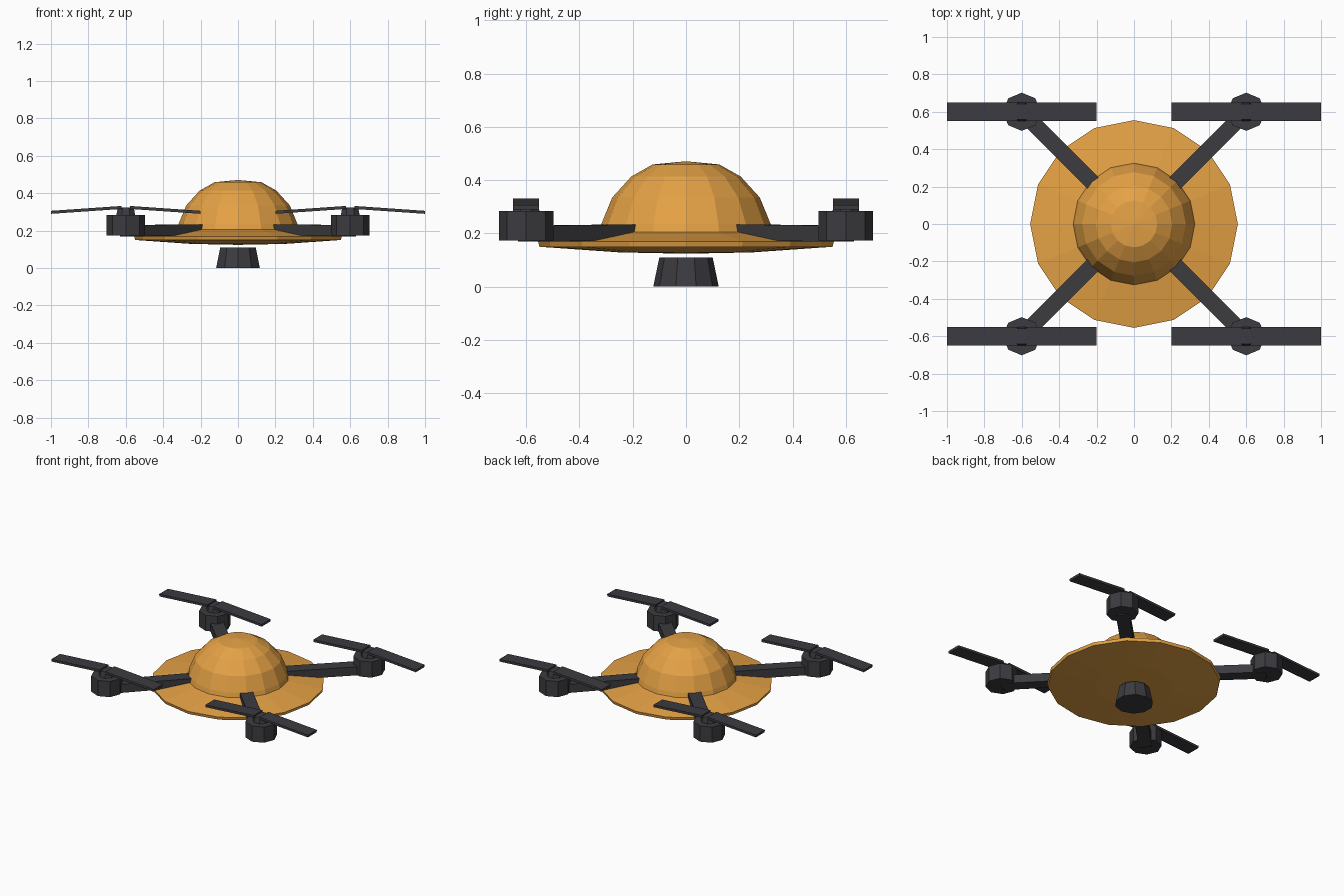
import bpy, bmesh
from math import cos, sin, pi, atan2, hypot
from mathutils import Matrix, Vector

if "Cube" in bpy.data.objects:
    bpy.data.objects.remove(bpy.data.objects["Cube"])


def material(name, color):
    m = bpy.data.materials.new(name)
    m.diffuse_color = color
    m.use_nodes = True
    m.node_tree.nodes["Principled BSDF"].inputs["Base Color"].default_value = m.diffuse_color
    return m


ORANGE = material("orange_shell", (0.78, 0.36, 0.06, 1))
DARK = material("dark_plastic", (0.045, 0.045, 0.052, 1))


def add_object(name, bm, mat):
    bmesh.ops.recalc_face_normals(bm, faces=bm.faces[:])
    mesh = bpy.data.meshes.new(name)
    bm.to_mesh(mesh)
    bm.free()
    mesh.materials.append(mat)
    ob = bpy.data.objects.new(name, mesh)
    bpy.context.collection.objects.link(ob)
    return ob


def lathe(name, profile, sides, mat, center=(0, 0), start=0.0):
    """Revolve (radius, z) points around z; a zero radius is a pole."""
    bm = bmesh.new()
    cx, cy = center
    rings = []
    for r, z in profile:
        if r == 0:
            rings.append([bm.verts.new((cx, cy, z))])
        else:
            rings.append([bm.verts.new((cx + r * cos(start + 2 * pi * i / sides),
                                        cy + r * sin(start + 2 * pi * i / sides), z))
                          for i in range(sides)])
    for a, b in zip(rings, rings[1:]):
        for i in range(sides):
            j = (i + 1) % sides
            if len(a) == 1:
                bm.faces.new((a[0], b[i], b[j]))
            elif len(b) == 1:
                bm.faces.new((a[i], a[j], b[0]))
            else:
                bm.faces.new((a[i], a[j], b[j], b[i]))
    return add_object(name, bm, mat)


def beam(name, p, q, width, height, mat):
    """Box running from p to q, width horizontal."""
    p, q = Vector(p), Vector(q)
    d = q - p
    bm = bmesh.new()
    bmesh.ops.create_cube(bm, size=1)
    m = (Matrix.Translation((p + q) / 2)
         @ Matrix.Rotation(atan2(d.y, d.x), 4, 'Z')
         @ Matrix.Rotation(-atan2(d.z, hypot(d.x, d.y)), 4, 'Y')
         @ Matrix.Diagonal((d.length, width, height, 1)))
    bmesh.ops.transform(bm, matrix=m, verts=bm.verts[:])
    return add_object(name, bm, mat)


# Saucer-shaped body with raised dome
lathe("saucer", [(0, 0.124), (0.25, 0.129), (0.55, 0.15), (0.555, 0.17),
                 (0.31, 0.208), (0, 0.208)], 16, ORANGE)
lathe("dome", [(0, 0.2), (0.327, 0.2), (0.318, 0.235), (0.277, 0.335),
               (0.205, 0.414), (0.125, 0.459), (0, 0.471)], 16, ORANGE)

# Sensor pod under the body
lathe("sensor_pod", [(0, 0), (0.123, 0), (0.1, 0.11), (0, 0.11)], 10, DARK,
      start=pi / 2)

# Four rotor assemblies
for sx, side in ((-1, "left"), (1, "right")):
    for sy, end in ((-1, "front"), (1, "back")):
        tag = f"{end}_{side}"
        x, y = 0.6 * sx, 0.6 * sy
        beam(f"arm_{tag}", (0.15 * sx, 0.15 * sy, 0.205), (x, y, 0.199),
             0.085, 0.06, DARK)
        lathe(f"motor_{tag}", [(0, 0.174), (0.102, 0.174), (0.102, 0.284), (0, 0.284)],
              8, DARK, (x, y))
        lathe(f"hub_{tag}", [(0, 0.28), (0.055, 0.28), (0.046, 0.324), (0, 0.324)],
              8, DARK, (x, y), pi / 8)
        for d, n in ((-1, "a"), (1, "b")):
            beam(f"blade_{n}_{tag}", (x + 0.022 * d, y, 0.324),
                 (x + 0.399 * d, y, 0.298), 0.098, 0.016, DARK)
